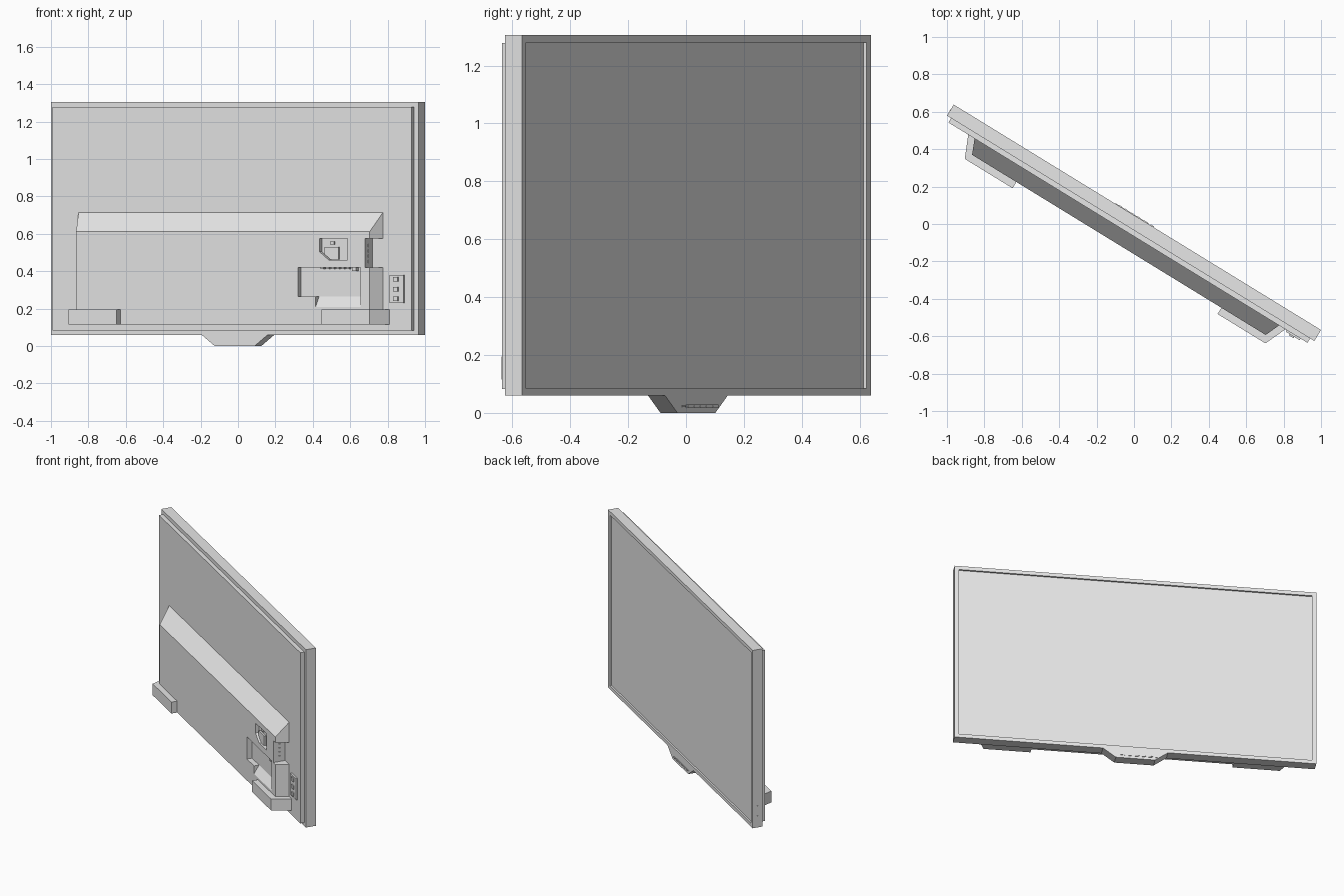
import bpy, bmesh, math
from mathutils import Matrix

if "Cube" in bpy.data.objects:
    bpy.data.objects.remove(bpy.data.objects["Cube"])

# Local frame: x runs along the screen, +y is the screen side, -y the rear
TURN = Matrix.Translation((0, 0.0065, 0)) @ Matrix.Rotation(math.radians(-31.53), 4, 'Z')

grey = bpy.data.materials.new("light_grey")
grey.diffuse_color = (0.8, 0.8, 0.8, 1)
grey.use_nodes = True
grey.node_tree.nodes["Principled BSDF"].inputs["Base Color"].default_value = grey.diffuse_color


def loft(name, outline_a, ya, outline_b, yb):
    """Solid between two (x, z) outlines lying at depths ya and yb."""
    bm = bmesh.new()
    a = [bm.verts.new((x, ya, z)) for x, z in outline_a]
    b = [bm.verts.new((x, yb, z)) for x, z in outline_b]
    bm.faces.new(a)
    bm.faces.new(b[::-1])
    n = len(a)
    for i in range(n):
        j = (i + 1) % n
        bm.faces.new((a[j], a[i], b[i], b[j]))
    bmesh.ops.recalc_face_normals(bm, faces=bm.faces)
    bm.transform(TURN)
    mesh = bpy.data.meshes.new(name)
    bm.to_mesh(mesh)
    bm.free()
    mesh.materials.append(grey)
    ob = bpy.data.objects.new(name, mesh)
    bpy.context.collection.objects.link(ob)
    return ob


def rect(x0, x1, z0, z1):
    return [(x0, z0), (x1, z0), (x1, z1), (x0, z1)]


def box(name, x0, x1, y0, y1, z0, z1):
    r = rect(x0, x1, z0, z1)
    return loft(name, r, y0, r, y1)


def cut(target, cutter):
    cutter.hide_render = True
    cutter.hide_viewport = True
    mod = target.modifiers.new("cut", 'BOOLEAN')
    mod.operation = 'DIFFERENCE'
    mod.solver = 'EXACT'
    mod.object = cutter


# Screen frame with the tapered chin, and the recessed screen
W, T = 1.152, 0.0345
outline = [(-W, 0.06), (-0.207, 0.06), (-0.125, 0), (0.125, 0),
           (0.207, 0.06), (W, 0.06), (W, 1.305), (-W, 1.305)]
frame = loft("screen_frame", outline, -T, outline, T)
cut(frame, box("screen_recess_cutter", -1.125, 1.125, T - 0.012, T + 0.05, 0.085, 1.28))

# Chin strip with indicator dashes
box("chin_strip", -0.14, 0.07, T, T + 0.003, 0.017, 0.029)
for i in range(6):
    x = -0.12 + i * 0.04
    box("chin_dash", x, x + 0.02, T, T + 0.005, 0.020, 0.026)

# Small marks on the end of the frame
for z in (0.13, 0.20):
    box("side_mark", -W - 0.002, -W, -0.005, 0.005, z, z + 0.012)

# Rear panel
REAR = -0.062
box("rear_panel", -1.126, 1.126, REAR, -T, 0.083, 1.278)

# Electronics housing with bevelled top and ends
BACK = -0.143
housing = loft("rear_housing", rect(-0.962, 0.948, 0.115, 0.715), REAR,
               rect(-0.928, 0.914, 0.115, 0.612), BACK)

# Side connector notch
cut(housing, box("side_notch_cutter", 0.883, 1.0, -0.2, -0.05, 0.42, 0.575))
for i in range(4):
    z = 0.445 + i * 0.028
    box("side_port", 0.882, 0.887, -0.112, -0.096, z, z + 0.016)

# Lower connector bay with a sloping sill
FLOOR = BACK + 0.035
cut(housing, box("bay_cutter", 0.463, 0.856, -0.2, FLOOR, 0.265, 0.42))
cut(housing, loft("bay_sill_cutter", rect(0.575, 0.856, 0.199, 0.30), BACK - 0.007,
                  rect(0.575, 0.856, 0.265, 0.30), FLOOR))
for i in range(6):
    x = 0.60 + i * 0.032
    box("bay_port", x, x + 0.02, -0.134, -0.118, 0.412, 0.42)
box("bay_port_large", 0.80, 0.825, -0.136, -0.114, 0.40, 0.42)

# Power inlet pocket with a clipped corner
pocket = [(0.598, 0.575), (0.774, 0.575), (0.774, 0.46), (0.657, 0.46), (0.598, 0.505)]
cut(housing, loft("inlet_cutter", pocket, -0.2, pocket, BACK + 0.025))
inner = [(0.622, 0.53), (0.71, 0.53), (0.71, 0.462), (0.66, 0.462), (0.622, 0.492)]
loft("inlet_block", inner, BACK + 0.012, inner, BACK + 0.025)
box("inlet_switch", 0.655, 0.682, BACK + 0.015, BACK + 0.025, 0.543, 0.558)

# Wall-side feet, mirrored
for s in (-1, 1):
    base = [(s * x - 0.007, z) for x, z in rect(0.643, 0.995, 0.115, 0.195)]
    tip = [(s * x - 0.007, z) for x, z in rect(0.643, 0.943, 0.115, 0.195)]
    loft("left_foot" if s < 0 else "right_foot", base, REAR, tip, -0.182)

# Control pad with three buttons
box("control_pad", 0.995, 1.083, REAR - 0.01, REAR, 0.23, 0.38)
for z in (0.24, 0.292, 0.344):
    box("control_button", 1.02, 1.05, REAR - 0.018, REAR - 0.01, z, z + 0.025)
